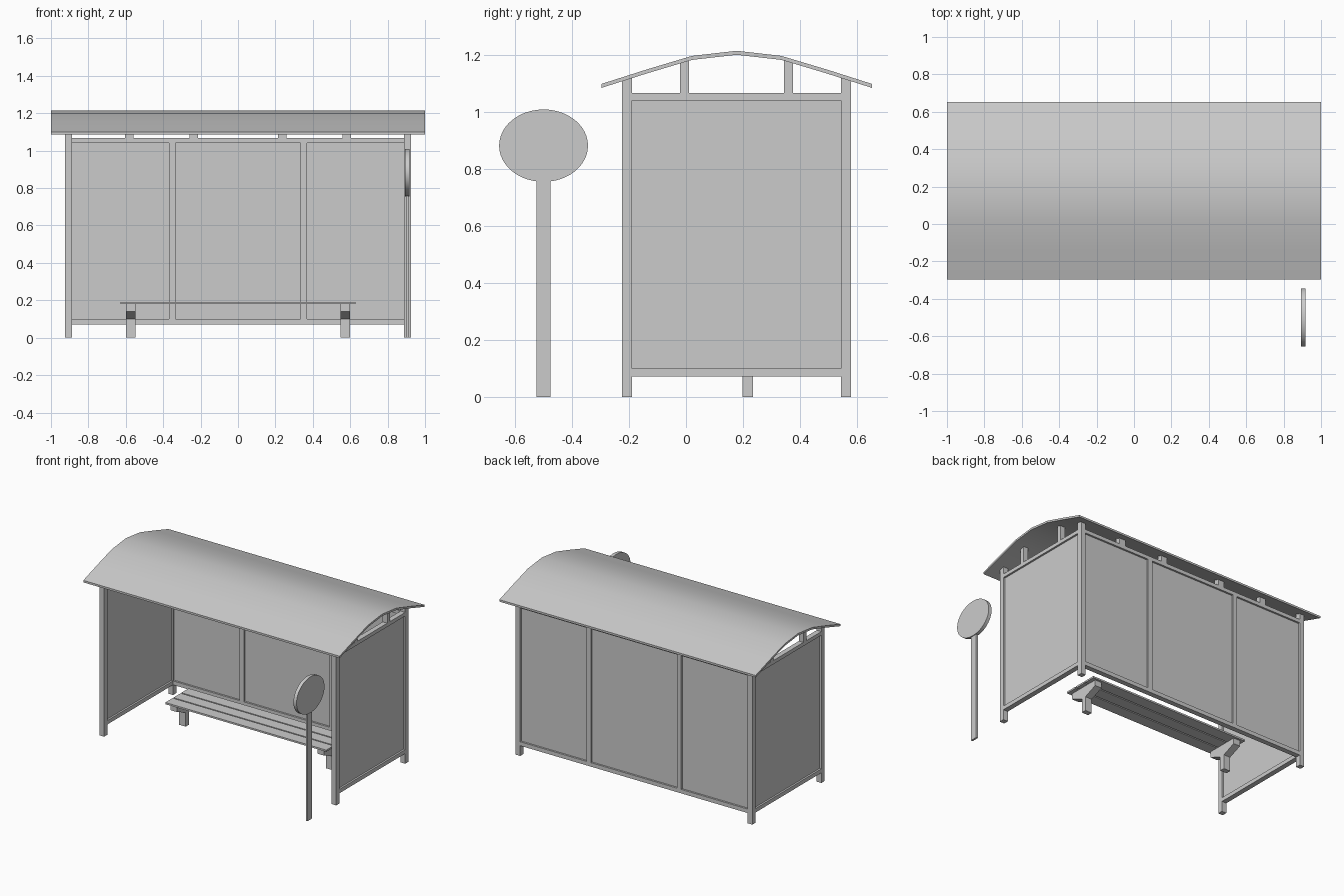
import bpy
import bmesh
import math

cube = bpy.data.objects.get("Cube")
if cube:
    bpy.data.objects.remove(cube, do_unlink=True)

GREY = (0.6, 0.6, 0.6, 1)
mat = bpy.data.materials.new("plain grey")
mat.use_nodes = True
mat.diffuse_color = GREY
mat.node_tree.nodes["Principled BSDF"].inputs["Base Color"].default_value = GREY

# Roof underside: half profile mirrored about the ridge
RIDGE = 0.178
THICK = 0.014
HALF = [(0, 1.202), (0.157, 1.184), (0.317, 1.136), (0.474, 1.086)]
UNDER = [(RIDGE - d, z) for d, z in reversed(HALF)] + [(RIDGE + d, z) for d, z in HALF[1:]]


def roof_height(y):
    for (y0, z0), (y1, z1) in zip(UNDER, UNDER[1:]):
        if y0 <= y <= y1:
            return z0 + (z1 - z0) * (y - y0) / (y1 - y0)
    return UNDER[0][1]


def prism(name, profile, x0, x1, smooth=False):
    """Extrude a (y, z) profile along x."""
    bm = bmesh.new()
    face = bm.faces.new([bm.verts.new((x0, y, z)) for y, z in profile])
    ext = bmesh.ops.extrude_face_region(bm, geom=[face])
    moved = [v for v in ext["geom"] if isinstance(v, bmesh.types.BMVert)]
    bmesh.ops.translate(bm, verts=moved, vec=(x1 - x0, 0, 0))
    bmesh.ops.recalc_face_normals(bm, faces=bm.faces)
    mesh = bpy.data.meshes.new(name)
    bm.to_mesh(mesh)
    bm.free()
    mesh.materials.append(mat)
    obj = bpy.data.objects.new(name, mesh)
    bpy.context.collection.objects.link(obj)
    if smooth:
        bpy.ops.object.select_all(action="DESELECT")
        obj.select_set(True)
        bpy.context.view_layer.objects.active = obj
        bpy.ops.object.shade_smooth_by_angle(angle=math.radians(35))
    return obj


def box(name, x, y, z):
    return prism(name, [(y[0], z[0]), (y[1], z[0]), (y[1], z[1]), (y[0], z[1])], *x)


def strut(name, x, y, z0):
    """Upright whose top is cut to meet the roof."""
    return prism(name, [(y[0], z0), (y[1], z0), (y[1], roof_height(y[1])),
                        (y[0], roof_height(y[0]))], *x)


def span(mid, width):
    return (mid - width / 2, mid + width / 2)


# Curved roof
prism("roof", UNDER + [(y, z + THICK) for y, z in reversed(UNDER)], -1, 1, smooth=True)

FRONT, BACK = (-0.225, -0.189), (0.544, 0.58)
LOW, HIGH = (0.072, 0.1), (1.042, 1.068)
INNER = 0.888

# Side walls: posts, rails, panel and roof struts
for side, s in (("right", -1), ("left", 1)):
    x = span(s * 0.906, 0.036)
    strut(f"front_post_{side}", x, FRONT, 0)
    strut(f"back_post_{side}", x, BACK, 0)
    for label, z in (("lower", LOW), ("upper", HIGH)):
        box(f"{label}_side_rail_{side}", x, (FRONT[1], BACK[0]), z)
    box(f"side_panel_{side}", span(s * 0.906, 0.01), (FRONT[1], BACK[0]), (LOW[1], HIGH[0]))
    for i, y in enumerate((-0.005, 0.36)):
        strut(f"side_strut_{side}_{i + 1}", x, span(y, 0.032), HIGH[1])

# Back wall
for label, z in (("lower", LOW), ("upper", HIGH)):
    box(f"{label}_back_rail", (-INNER, INNER), BACK, z)
box("back_panel", (-INNER, INNER), span(0.562, 0.01), (LOW[1], HIGH[0]))
for side, s in (("right", -1), ("left", 1)):
    box(f"back_mullion_{side}", span(s * 0.352, 0.034), BACK, (LOW[1], HIGH[0]))
    for label, x in (("inner", 0.236), ("outer", 0.582)):
        strut(f"back_strut_{label}_{side}", span(s * x, 0.046), BACK, HIGH[1])

# Bench: slats on two flared legs
for i in range(3):
    box(f"bench_slat_{i + 1}", (-0.628, 0.628), span(0.217 + (i - 1) * 0.09, 0.081), (0.18, 0.192))
right_half = [(0.018, 0), (0.018, 0.1), (0.115, 0.14), (0.115, 0.18)]
leg = [(0.217 + d, z) for d, z in right_half] + [(0.217 - d, z) for d, z in reversed(right_half)]
for side, s in (("right", -1), ("left", 1)):
    prism(f"bench_leg_{side}", leg, *span(s * 0.574, 0.052))

# Stop sign post with oval plate
box("sign_pole", span(0.904, 0.014), span(-0.5, 0.05), (0, 0.78))
oval = [(-0.5 + 0.156 * math.cos(a), 0.883 + 0.127 * math.sin(a))
        for a in (math.tau * i / 48 for i in range(48))]
prism("sign_plate", oval, *span(0.904, 0.024), smooth=True)
